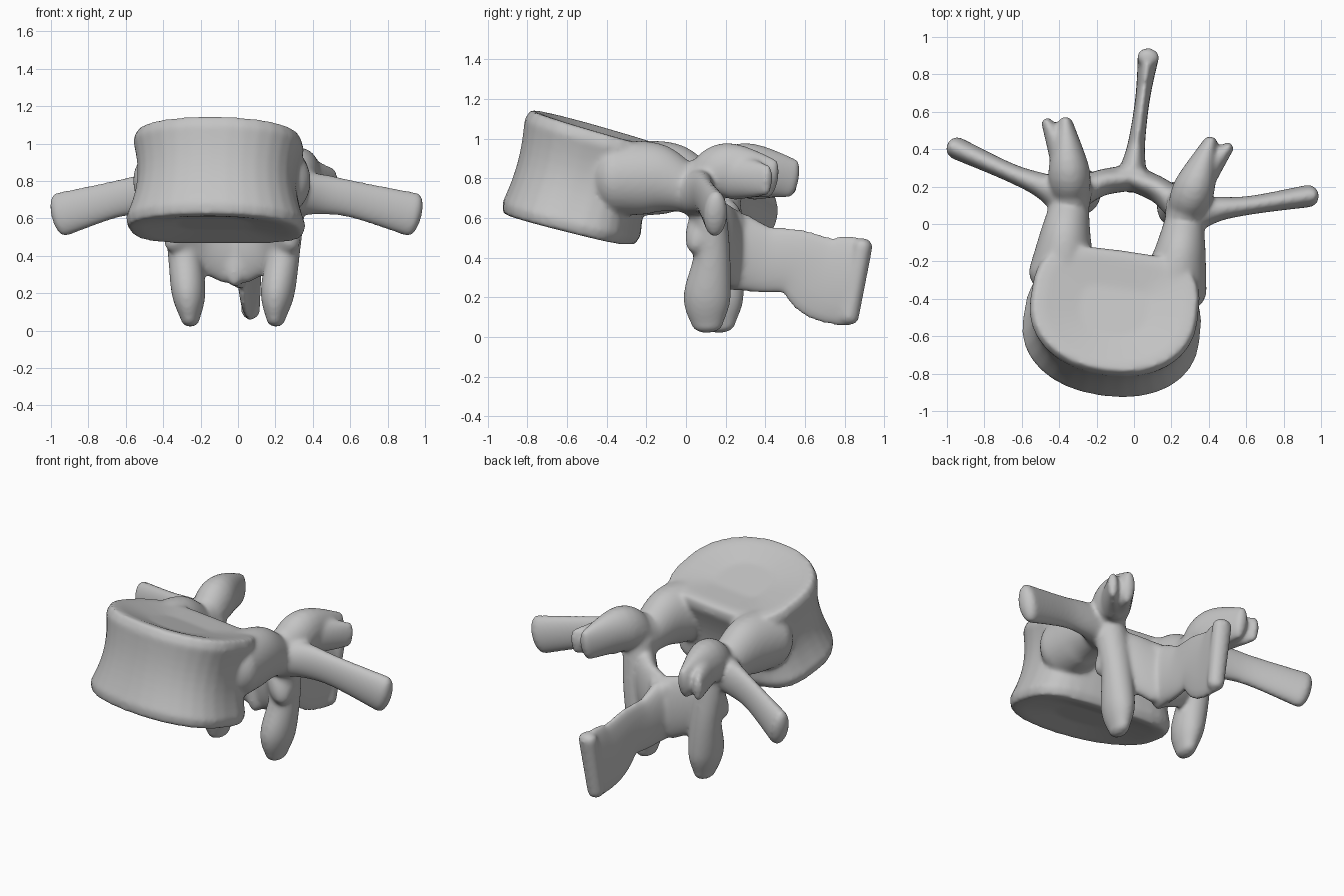
import bpy, bmesh
from math import sin, cos, pi, copysign
from mathutils import Vector

cube = bpy.data.objects.get("Cube")
if cube:
    bpy.data.objects.remove(cube)

SIDES = 32
ANGLES = [2 * pi * i / SIDES for i in range(SIDES)]
UP, BACK = Vector((0, 0, 1)), Vector((0, 1, 0))
bm = bmesh.new()


def skin(rings):
    """Bridge a list of point rings into a closed solid."""
    loops = [[bm.verts.new(point) for point in ring] for ring in rings]
    for lower, upper in zip(loops, loops[1:]):
        for i in range(SIDES):
            bm.faces.new((lower[i - 1], lower[i], upper[i], upper[i - 1]))
    bm.faces.new(loops[0][::-1])
    bm.faces.new(loops[-1])


def spline(before, start, end, after, t):
    """Hermite blend between two sections, with slopes taken from their neighbours."""
    leave, arrive = (end - before) / 2, (after - start) / 2
    ease = t * t * (3 - 2 * t)
    return (start.lerp(end, ease) + leave * t * (1 - t) ** 2
            - arrive * t * t * (1 - t))


def ellipse(section, tangent, up, grow=0, scale=1):
    """Cross-section ring, moved along the path by grow and shrunk by scale."""
    side = tangent.cross(up).normalized()
    high = side.cross(tangent)
    centre = Vector(section[:3]) + tangent * grow
    thick, tall = section[3] * scale, section[4] * scale
    return [centre + side * thick * cos(a) + high * tall * sin(a) for a in ANGLES]


def process(*sections, up=UP, mirrored=True):
    """Round-ended loft of ellipses: x, y, z, half thickness, half height."""
    for flip in (1, -1) if mirrored else (1,):
        keys = [Vector((flip * s[0], *s[1:])) for s in sections]
        keys = [keys[0], *keys, keys[-1]]
        path = [spline(*keys[k:k + 4], step / 6)
                for k in range(len(keys) - 3) for step in range(6)]
        path.append(keys[-1])
        points = [Vector(section[:3]) for section in path]
        tangents = [(after - before).normalized() for before, after in
                    zip(points[:1] + points[:-1], points[1:] + points[-1:])]
        rings = [ellipse(s, t, up) for s, t in zip(path, tangents)]
        for end, direction in ((0, -1), (-1, 1)):
            depth = direction * min(path[end][3:]) * 0.8
            bends = [pi / 2 * step / 6 for step in range(1, 6)]
            cap = [ellipse(path[end], tangents[end], up, depth * sin(b), cos(b))
                   for b in bends]
            rings = rings + cap if end else cap[::-1] + rings
        skin(rings)


def body_ring(t, scale):
    """Tilted D-shaped outline at height t, waisted, with a slightly hollow back."""
    waist = 0.06 * sin(pi * t)
    wide, deep = scale * (0.5 - 0.03 * t - waist), scale * (0.36 - waist / 2)
    ring = []
    for a in ANGLES:
        c, s = cos(a), sin(a)
        power = 0.65 if s > 0 else 0.92
        x = wide * copysign(abs(c) ** power, c)
        y = deep * copysign(abs(s) ** power, s) - 0.03 * max(s, 0) ** 4
        ring.append((x, y - 0.59 + 0.14 * t, 0.54 + 0.51 * t - y * (0.25 + 0.04 * t)))
    return ring


# Vertebral body with rounded rims and dished end plates
rim = [(0.06, 0.4), (0, 0.8), (0, 0.93)]
wall = [(i / 10, 1) for i in range(1, 10)]
skin([body_ring(t, s) for t, s in
      rim + wall + [(1 - t, s) for t, s in reversed(rim)]])

# Pedicles, flaring into the body
process((.3, -.3, .8, .18, .19), (.31, -.12, .8, .14, .18),
        (.31, .03, .76, .11, .13), (.31, .1, .76, .1, .14))

# Superior articular processes, each with a small outer horn
process((.31, .12, .78, .1, .1), (.34, .25, .84, .11, .14), (.39, .49, .8, .04, .1))
process((.36, .3, .81, .09, .12), (.49, .48, .79, .03, .08))

# Transverse processes
process((.3, .08, .73, .12, .12), (.46, .14, .73, .07, .11),
        (.65, .19, .7, .05, .1), (.95, .28, .62, .06, .12))

# Inferior articular processes
process((.3, .13, .75, .1, .1), (.27, .17, .45, .09, .09),
        (.24, .14, .2, .09, .12), (.23, .14, .06, .05, .08), up=BACK)

# Laminae, sloping plates that close the arch
process((.28, .12, .57, .08, .16), (.16, .2, .5, .07, .18), (0, .25, .44, .07, .2))

# Spinous process, thin in the middle, with a flared rear edge
process((0, .25, .43, .08, .2), (0, .4, .39, .05, .17), (0, .55, .38, .04, .17),
        (0, .7, .3, .04, .22), (0, .84, .28, .05, .23), mirrored=False)
process((0, .83, .1, .05, .05), (0, .9, .46, .06, .05), up=BACK, mirrored=False)

bmesh.ops.recalc_face_normals(bm, faces=bm.faces)
mesh = bpy.data.meshes.new("vertebra")
bm.to_mesh(mesh)
bm.free()

# Single bone colour
bone = bpy.data.materials.new("bone grey")
colour = (0.55, 0.55, 0.55, 1)
bone.use_nodes = True
bone.diffuse_color = colour
bone.node_tree.nodes["Principled BSDF"].inputs["Base Color"].default_value = colour
mesh.materials.append(bone)

# The bone sits slightly turned about the vertical
vertebra = bpy.data.objects.new("vertebra", mesh)
vertebra.location.x = -0.045
vertebra.rotation_euler.z = -0.135
bpy.context.collection.objects.link(vertebra)

# Fuse the parts into one organic surface and soften the joins
fuse = vertebra.modifiers.new("fuse", "REMESH")
fuse.mode = "VOXEL"
fuse.voxel_size = 0.012
fuse.use_smooth_shade = True
soften = vertebra.modifiers.new("soften", "SMOOTH")
soften.factor = 0.5
soften.iterations = 14
